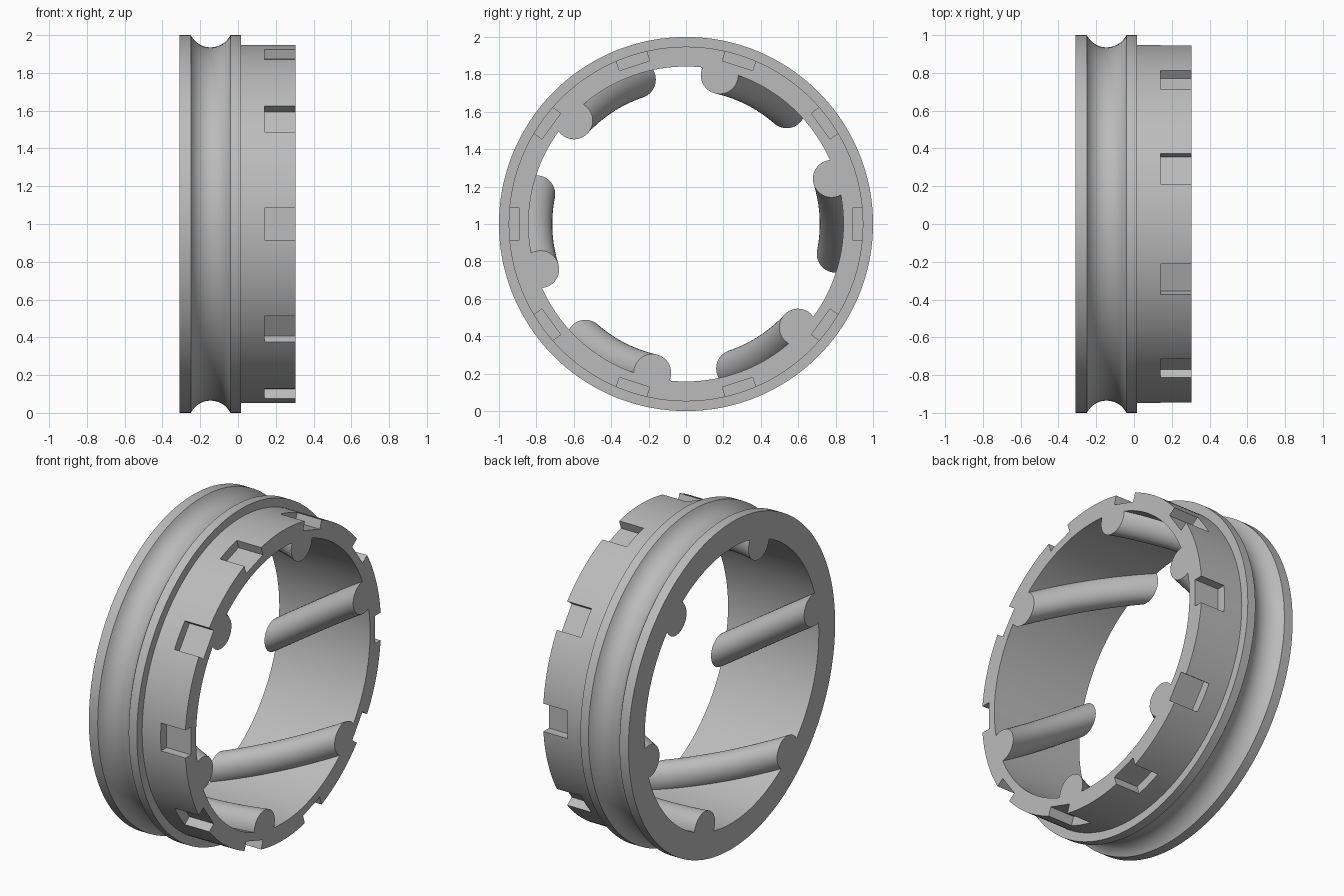
import bpy
import bmesh
from math import pi, sin, cos, radians, sqrt, atan2
from mathutils import Matrix

cube = bpy.data.objects.get("Cube")
if cube:
    bpy.data.objects.remove(cube, do_unlink=True)

BACK, FRONT = -0.31, 0.305      # ends of the ring along its axis
BORE, RIM, SLEEVE = 0.842, 1.0, 0.948

grey = bpy.data.materials.new("plain grey")
grey.use_nodes = True
colour = (0.5, 0.5, 0.5, 1)
grey.diffuse_color = colour
grey.node_tree.nodes["Principled BSDF"].inputs["Base Color"].default_value = colour


def make_object(name, bm):
    bmesh.ops.recalc_face_normals(bm, faces=bm.faces)
    mesh = bpy.data.meshes.new(name)
    bm.to_mesh(mesh)
    bm.free()
    mesh.materials.append(grey)
    obj = bpy.data.objects.new(name, mesh)
    bpy.context.collection.objects.link(obj)
    return obj


def skin(bm, loops, closed):
    """Join matching closed loops of points with quads; cap the ends if open."""
    rings = [[bm.verts.new(p) for p in loop] for loop in loops]
    n = len(rings[0])
    for i in range(len(rings) if closed else len(rings) - 1):
        a, b = rings[i], rings[(i + 1) % len(rings)]
        for j in range(n):
            k = (j + 1) % n
            bm.faces.new((a[j], a[k], b[k], b[j]))
    if not closed:
        bm.faces.new(rings[0])
        bm.faces.new(rings[-1])


# Ring with a round groove between two rims, and a narrower sleeve
g0, g1, depth = -0.25, -0.04, 0.065
half, mid = (g1 - g0) / 2, (g0 + g1) / 2
radius = (half ** 2 + depth ** 2) / (2 * depth)
centre = RIM - depth + radius
spread = atan2(half, radius - depth)
groove = [(mid + radius * sin(t), centre - radius * cos(t))
          for t in (spread * (i / 8 - 1) for i in range(17))]
profile = [(BACK, BORE), (BACK, RIM), *groove, (0.015, RIM),
           (0.015, SLEEVE), (FRONT, SLEEVE), (FRONT, BORE)]
STEPS = 180
bm = bmesh.new()
skin(bm, [[(x, r * cos(a), r * sin(a)) for x, r in profile]
          for a in (2 * pi * i / STEPS for i in range(STEPS))], True)
ring = make_object("grooved_ring", bm)

# Six twisted round ribs along the bore
bm = bmesh.new()
for n in range(6):
    loops = []
    for i in range(17):
        t = i / 16
        x = BACK + (FRONT - BACK) * t
        a = radians(60 * n - 11.3 + 28.6 * t)
        cy, cz = 0.815 * cos(a), 0.815 * sin(a)
        loops.append([(x, cy + 0.1 * cos(b + a), cz + 0.1 * sin(b + a))
                      for b in (2 * pi * k / 40 for k in range(40))])
    skin(bm, loops, False)
ribs = make_object("twisted_ribs", bm)

# Ten notches around the open end of the sleeve
bm = bmesh.new()
for n in range(10):
    place = (Matrix.Rotation(2 * pi * n / 10, 4, 'X')
             @ Matrix.Translation((0.24, 0.99, 0))
             @ Matrix.Diagonal((0.2, 0.2, 0.17, 1)))
    bmesh.ops.create_cube(bm, size=1, matrix=place)
notches = make_object("notch_cutter", bm)

for helper, action in ((ribs, 'UNION'), (notches, 'DIFFERENCE')):
    mod = ring.modifiers.new(helper.name, 'BOOLEAN')
    mod.object, mod.operation, mod.solver = helper, action, 'EXACT'

# Apply the cuts, smooth the round faces and stand the ring on the floor
bpy.ops.object.select_all(action='DESELECT')
ring.select_set(True)
bpy.context.view_layer.objects.active = ring
for mod in list(ring.modifiers):
    bpy.ops.object.modifier_apply(modifier=mod.name)
for helper in (ribs, notches):
    bpy.data.objects.remove(helper, do_unlink=True)
bpy.ops.object.shade_smooth_by_angle(angle=radians(25))
ring.location.z = RIM
